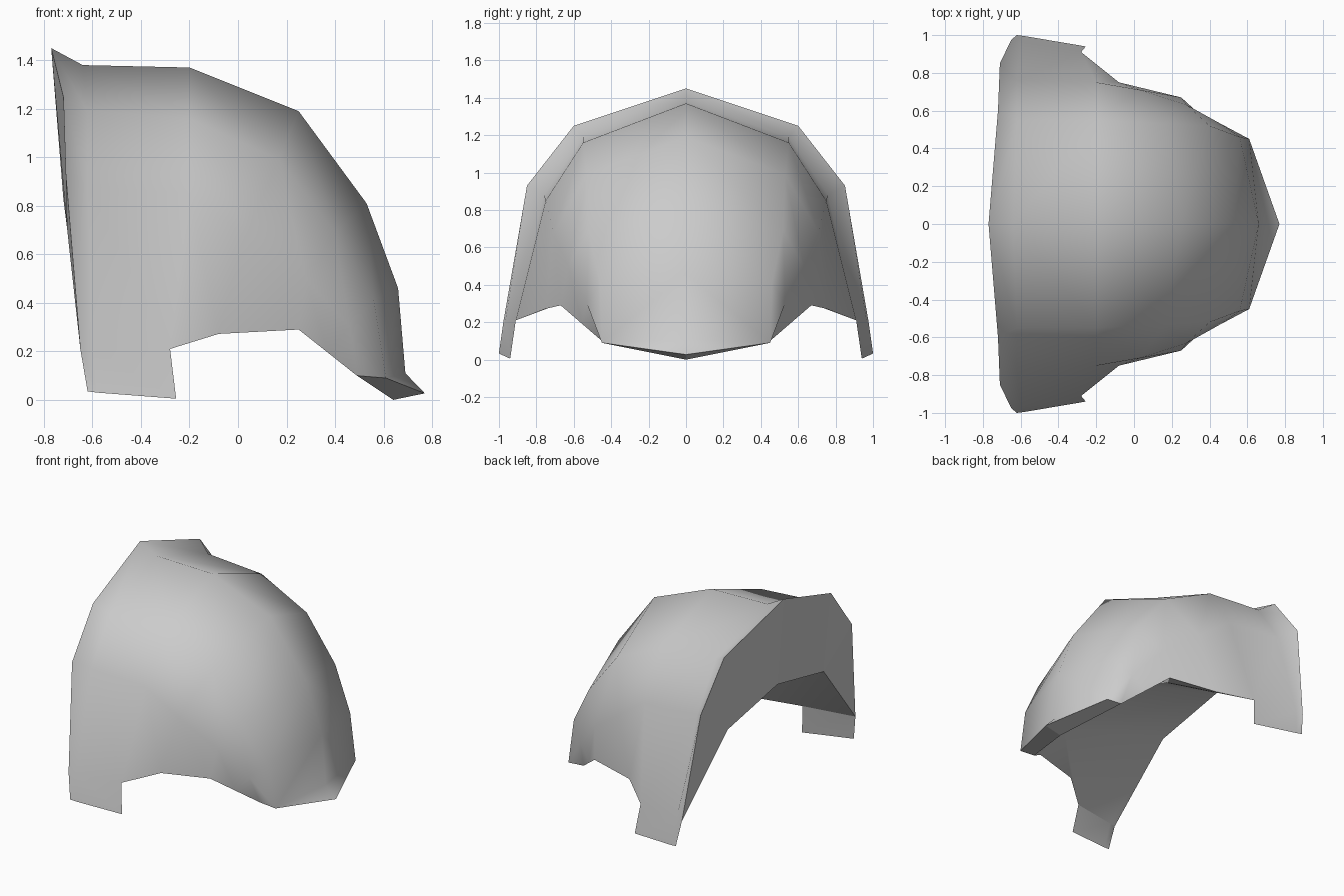
import bpy
import bmesh
import math

cube = bpy.data.objects.get("Cube")
if cube:
    bpy.data.objects.remove(cube, do_unlink=True)

material = bpy.data.materials.new("plain grey")
material.use_nodes = True
grey = (0.6, 0.6, 0.6, 1)
material.diffuse_color = grey
material.node_tree.nodes["Principled BSDF"].inputs["Base Color"].default_value = grey


def build_half(name, faces):
    """Make a mesh from faces given as point loops, then mirror it across y."""
    bm = bmesh.new()
    for loop in faces:
        corners = []
        for point in loop:
            if point not in corners:
                corners.append(point)
        if len(corners) > 2:
            bm.faces.new([bm.verts.new(p) for p in corners])
    bmesh.ops.remove_doubles(bm, verts=bm.verts, dist=0.001)
    mesh = bpy.data.meshes.new(name)
    bm.to_mesh(mesh)
    bm.free()
    mesh.materials.append(material)
    obj = bpy.data.objects.new(name, mesh)
    bpy.context.collection.objects.link(obj)
    mirror = obj.modifiers.new("mirror", "MIRROR")
    mirror.use_axis = (False, True, False)
    mirror.use_clip = True
    return obj


def bridge(upper, lower):
    """Quads between two neighbouring lengthwise profiles."""
    pairs = list(zip(upper, lower))
    return [(a, c, d, b) for (a, b), (c, d) in zip(pairs, pairs[1:])]


def fan(apex, edge):
    """Triangles from one point to each segment of an edge."""
    return [(apex, back, front) for back, front in zip(edge, edge[1:])]


def shade_smooth(obj, degrees):
    bpy.ops.object.select_all(action="DESELECT")
    obj.select_set(True)
    bpy.context.view_layer.objects.active = obj
    bpy.ops.object.shade_smooth_by_angle(angle=math.radians(degrees))


# Shared corners of the front lip
lip_tip = (.77, 0, .027)
lip_corner = (.61, .45, .09)
lip_inner_tip = (.64, 0, 0)
lip_inner_corner = (.49, .45, .1)

# Lengthwise profiles of the shell, from the open rim to the lip
crown = [(-.77, 0, 1.45), (-.64, 0, 1.38), (-.2, 0, 1.37), (.25, 0, 1.19),
         (.53, 0, .81), (.66, 0, .46), (.69, 0, .11), lip_tip]
shoulder = [(-.72, .6, 1.25), (-.62, .55, 1.19), (-.2, .55, 1.16), (.17, .53, .99),
            (.4, .52, .69), (.56, .46, .41), lip_corner, lip_corner]
flank = [(-.71, .85, .93), (-.62, .76, .88), (-.2, .75, .85), (.03, .71, .68),
         (.28, .63, .5), (.46, .53, .3), lip_corner]
hem = [(-.65, .975, .21), (-.6, .965, .21), (-.28, .91, .21), (-.08, .75, .272),
       (.25, .67, .29), (.37, .56, .195), lip_inner_corner]
leg_end = [(-.62, 1, .035), (-.58, .995, .03), (-.255, .94, .005)]

# Outer shell with the two short legs
profiles = [crown, shoulder, flank, hem, leg_end]
shell_faces = []
for upper, lower in zip(profiles, profiles[1:]):
    shell_faces += bridge(upper, lower)
shell = build_half("outer_shell", shell_faces)
shade_smooth(shell, 75)

# Arched end wall between the rim and the tunnel opening
arch_top = (-.72, 0, .83)
arch_side = (-.705, .54, .71)
wall_faces = [(crown[0], shoulder[0], arch_side, arch_top),
              (shoulder[0], flank[0], arch_side),
              (flank[0], hem[0], arch_side)]
build_half("end_wall", wall_faces)

# Hollow underneath: the tunnel runs forward from the arch, then drops to the lip
hollow_top = (.42, 0, .52)
hollow_side = (.25, .43, .39)
hollow_faces = [(arch_top, arch_side, hollow_side, hollow_top),
                (hollow_top, hollow_side, lip_inner_corner, lip_inner_tip),
                (arch_side, hem[2], hollow_side)]
hollow_faces += fan(arch_side, hem[:3]) + fan(hollow_side, hem[2:])
hollow = build_half("hollow_underside", hollow_faces)
shade_smooth(hollow, 75)

# Underside of the front lip
build_half("lip_underside", [(lip_inner_tip, lip_inner_corner, lip_corner, lip_tip)])
